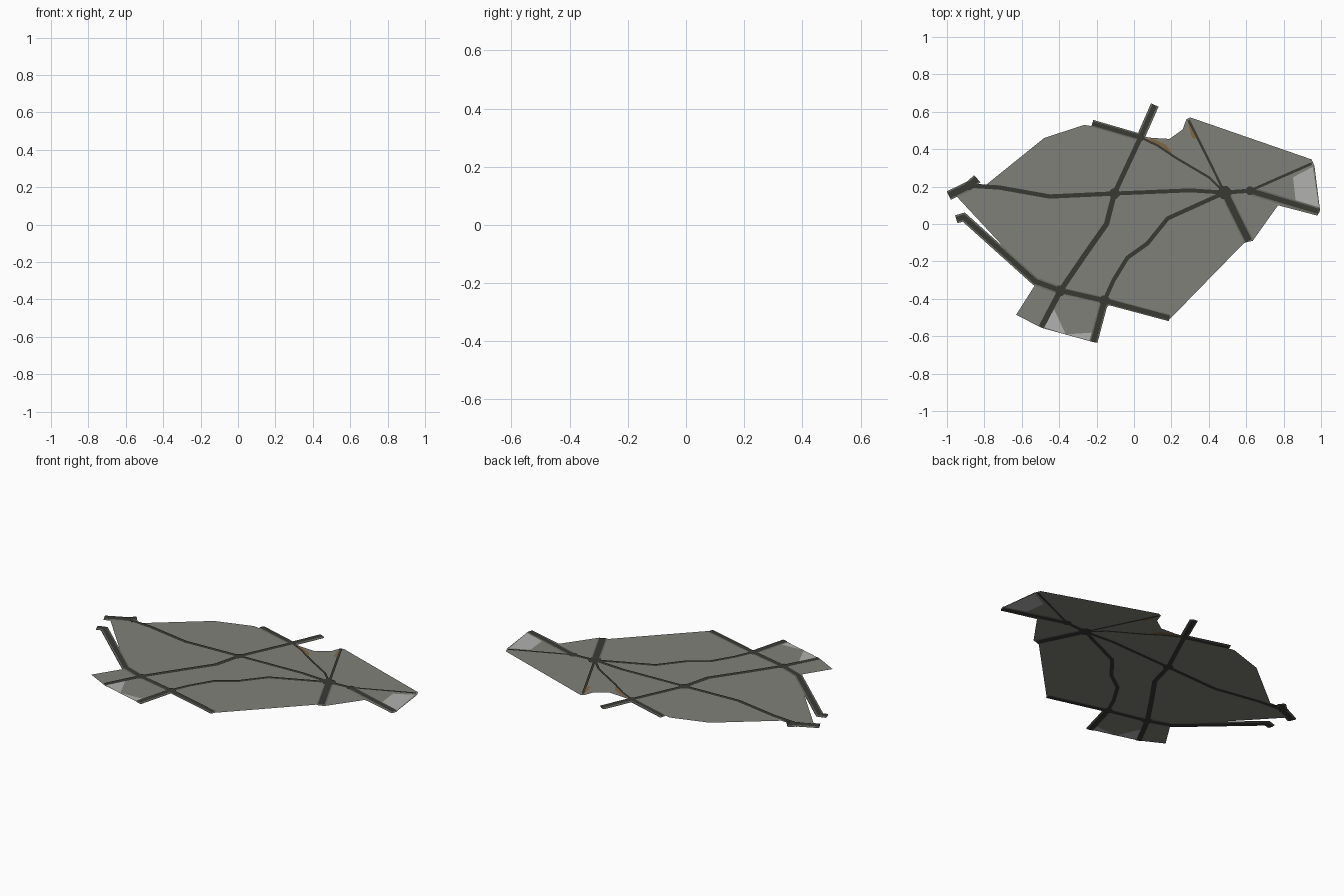
import bpy
from mathutils import Vector

if "Cube" in bpy.data.objects:
    bpy.data.objects.remove(bpy.data.objects["Cube"])


def material(name, rgb):
    m = bpy.data.materials.new(name)
    m.diffuse_color = (*rgb, 1)
    m.use_nodes = True
    m.node_tree.nodes["Principled BSDF"].inputs["Base Color"].default_value = m.diffuse_color
    return m


GROUND = material("grey ground", (0.216, 0.216, 0.19))
ROAD = material("dark asphalt", (0.041, 0.041, 0.034))
WALK = material("pavement grey", (0.15, 0.15, 0.13))
PALE = material("pale concrete", (0.44, 0.44, 0.43))
BROWN = material("brown earth", (0.22, 0.135, 0.055))


def sheet(name, polys, heights, mat):
    """Flat polygons repeated at each height, lowest one facing down."""
    verts, faces = [], []
    for k, z in enumerate(heights):
        for poly in polys:
            n = len(verts)
            verts += [(x, y, z) for x, y in poly]
            f = list(range(n, n + len(poly)))
            area = sum(a[0] * b[1] - b[0] * a[1] for a, b in zip(poly, poly[1:] + poly[:1]))
            if (area < 0) != (k == 1):
                f.reverse()
            faces.append(f)
    me = bpy.data.meshes.new(name)
    me.from_pydata(verts, [], faces)
    me.materials.append(mat)
    ob = bpy.data.objects.new(name, me)
    bpy.context.collection.objects.link(ob)
    return ob


def strip(path, width):
    """Quads following a centre line with mitred bends."""
    pts = [Vector(p) for p in path]
    dirs = [(b - a).normalized() for a, b in zip(pts, pts[1:])]
    left, right = [], []
    for i, p in enumerate(pts):
        d0, d1 = dirs[max(i - 1, 0)], dirs[min(i, len(dirs) - 1)]
        t = (d0 + d1).normalized()
        off = Vector((-t.y, t.x)) * width / 2 / max(t.dot(d1), 0.5)
        left.append(tuple(p + off))
        right.append(tuple(p - off))
    return [[right[i], right[i + 1], left[i + 1], left[i]] for i in range(len(pts) - 1)]


# Ground outline
ground = [(-0.96, 0.16), (-0.79, 0.21), (-0.48, 0.46), (-0.265, 0.53), (-0.21, 0.52),
          (0.03, 0.47), (0.10, 0.46), (0.19, 0.455), (0.26, 0.505), (0.28, 0.56),
          (0.30, 0.57), (0.95, 0.345), (0.965, 0.31), (0.995, 0.07), (0.98, 0.045),
          (0.77, 0.10), (0.635, -0.09), (0.59, -0.10), (0.19, -0.51), (-0.13, -0.43),
          (-0.16, -0.46), (-0.205, -0.635), (-0.495, -0.555), (-0.63, -0.485),
          (-0.525, -0.32), (-0.56, -0.27)]
sheet("ground", [ground], [0.004], GROUND)

# Junctions
MID, EAST, FORK = (-0.105, 0.163), (0.485, 0.168), (0.62, 0.178)
WEST, NORTH = (-0.88, 0.205), (0.035, 0.463)
SW, SOUTH = (-0.393, -0.356), (-0.158, -0.409)

# Road centre lines: name, path, road width, pavement width (0 for none)
roads = [
    ("west_end_road", [(-0.99, 0.152), WEST, (-0.838, 0.242)], 0.034, 0.05),
    ("west_road", [WEST, (-0.72, 0.195), (-0.45, 0.147), MID], 0.023, 0),
    ("middle_road", [MID, (0.30, 0.18), EAST], 0.021, 0),
    ("north_end_road", [(0.111, 0.636), NORTH], 0.026, 0.044),
    ("north_road", [NORTH, MID], 0.026, 0),
    ("centre_road", [MID, (-0.147, 0.0), (-0.265, -0.168), SW], 0.028, 0),
    ("south_west_end_road", [SW, (-0.495, -0.55)], 0.03, 0),
    ("winding_road", [EAST, (0.18, 0.03), (0.072, -0.104), (-0.035, -0.18),
                      (-0.11, -0.302), SOUTH], 0.022, 0),
    ("south_end_road", [SOUTH, (-0.217, -0.63)], 0.03, 0.044),
    ("outer_west_road", [(-0.95, 0.025), (-0.91, 0.037), (-0.527, -0.307), SW], 0.027, 0.044),
    ("south_road", [SW, SOUTH, (0.19, -0.502)], 0.026, 0.036),
    ("north_west_stub", [(-0.223, 0.538), NORTH], 0.024, 0.038),
    ("north_east_lane", [NORTH, (0.125, 0.42), (0.222, 0.355), (0.40, 0.25), EAST], 0.012, 0),
    ("north_lane", [(0.293, 0.555), (0.36, 0.42), EAST], 0.013, 0),
    ("south_east_road", [EAST, (0.613, -0.09)], 0.036, 0.05),
    ("fork_link_road", [EAST, FORK], 0.022, 0),
    ("fork_upper_road", [FORK, (0.95, 0.323)], 0.014, 0),
    ("fork_lower_road", [FORK, (0.988, 0.067)], 0.028, 0.044),
]
for name, path, w, pw in roads:
    sheet(name, strip(path, w), [0.008, 0.0], ROAD)
    if pw:
        sheet(name + "_pavement", strip(path, pw), [0.006, 0.002], WALK)

# Widened junction plates
for i, ((x, y), r) in enumerate([(MID, 0.028), (EAST, 0.035), (FORK, 0.022), (SW, 0.028),
                                 (SOUTH, 0.027), (NORTH, 0.02), (WEST, 0.022)]):
    octagon = [(x + r * c, y + r * s) for c, s in
               [(1, .4), (.4, 1), (-.4, 1), (-1, .4), (-1, -.4), (-.4, -1), (.4, -1), (1, -.4)]]
    sheet(f"junction_{i + 1}", [octagon], [0.0081, 0.0], ROAD)

# Pale concrete areas at the east and south edges
sheet("pale_areas", [
    [(0.85, 0.25), (0.955, 0.305), (0.99, 0.08), (0.865, 0.12)],
    [(-0.43, -0.45), (-0.365, -0.59), (-0.485, -0.55)],
    [(-0.365, -0.59), (-0.215, -0.58), (-0.23, -0.625)],
], [0.0055, 0.0025], PALE)

# Brown earth patches beside the northern lanes
sheet("earth_patches", [
    [(0.05, 0.455), (0.10, 0.455), (0.17, 0.425), (0.20, 0.385), (0.19, 0.37), (0.125, 0.42)],
    [(0.285, 0.55), (0.335, 0.48), (0.34, 0.455), (0.31, 0.46)],
], [0.0055, 0.0025], BROWN)
